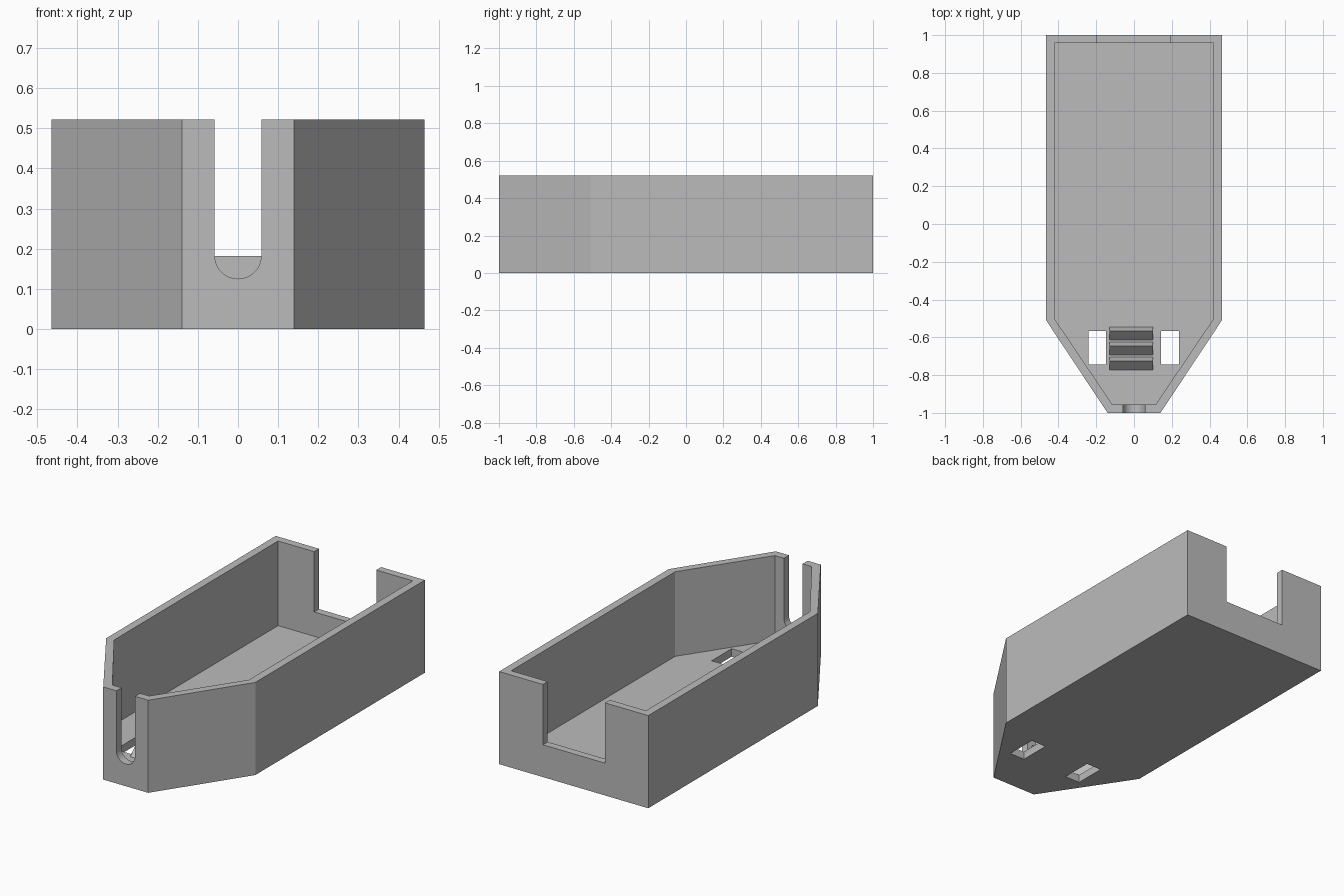
import bpy, bmesh, math
from mathutils import Vector

cube = bpy.data.objects.get("Cube")
if cube:
    bpy.data.objects.remove(cube, do_unlink=True)

HEIGHT, FLOOR = 0.522, 0.045

grey = bpy.data.materials.new("plain grey")
grey.use_nodes = True
grey.diffuse_color = (0.5, 0.5, 0.5, 1)
grey.node_tree.nodes["Principled BSDF"].inputs["Base Color"].default_value = (0.5, 0.5, 0.5, 1)


def prism(name, outline, offset):
    """Extrude a closed outline of 3D points along an offset."""
    bm = bmesh.new()
    face = bm.faces.new([bm.verts.new(p) for p in outline])
    new = bmesh.ops.extrude_face_region(bm, geom=[face])["geom"]
    bmesh.ops.translate(bm, vec=Vector(offset),
                        verts=[v for v in new if isinstance(v, bmesh.types.BMVert)])
    bmesh.ops.recalc_face_normals(bm, faces=bm.faces)
    mesh = bpy.data.meshes.new(name)
    bm.to_mesh(mesh)
    bm.free()
    mesh.materials.append(grey)
    obj = bpy.data.objects.new(name, mesh)
    bpy.context.collection.objects.link(obj)
    return obj


def box(name, x0, x1, y0, y1, z0, z1):
    outline = [(x0, y0, z0), (x1, y0, z0), (x1, y1, z0), (x0, y1, z0)]
    return prism(name, outline, (0, 0, z1 - z0))


def tapered(name, half, nose, front, shoulder, back, z0, z1):
    """Rectangular tray plan with a tapered front end."""
    side = [(nose, front), (half, shoulder), (half, back)]
    plan = side + [(-x, y) for x, y in reversed(side)]
    return prism(name, [(x, y, z0) for x, y in plan], (0, 0, z1 - z0))


def cut(target, cutter):
    mod = target.modifiers.new("cut", 'BOOLEAN')
    mod.operation = 'DIFFERENCE'
    mod.solver = 'EXACT'
    mod.object = cutter
    bpy.context.view_layer.objects.active = target
    bpy.ops.object.modifier_apply(modifier=mod.name)
    bpy.data.objects.remove(cutter, do_unlink=True)


# Open tray with tapered front
tray = tapered("tray", 0.465, 0.14, -1, -0.51, 1, 0, HEIGHT)
cut(tray, tapered("cavity", 0.42, 0.115, -0.955, -0.503, 0.957, FLOOR, 1))

# Round-bottomed cable slot in the front wall
radius, centre, steps = 0.058, 0.183, 24
arc = [(radius * math.cos(a), -1.1, centre - radius * math.sin(a))
       for a in (math.pi * i / steps for i in range(steps + 1))]
cut(tray, prism("slot", arc + [(-radius, -1.1, 1), (radius, -1.1, 1)], (0, 0.3, 0)))

# Wide notch in the back wall
cut(tray, box("notch", -0.195, 0.192, 0.9, 1.1, 0.182, 1))

# Pair of tie holes through the floor
for x in (-0.195, 0.19):
    cut(tray, box("hole", x - 0.047, x + 0.047, -0.745, -0.567, -0.1, 0.1))

# Cable grip ridges between the holes
for i in range(3):
    y = -0.545 - 0.08 * i
    prism(f"grip_ridge_{i + 1}",
          [(-0.13, y, FLOOR), (-0.13, y - 0.021, FLOOR + 0.05), (-0.13, y - 0.069, FLOOR)],
          (0.23, 0, 0))

# Smooth the slot curve, keep every corner sharp
bpy.ops.object.select_all(action='DESELECT')
tray.select_set(True)
bpy.context.view_layer.objects.active = tray
bpy.ops.object.shade_smooth_by_angle(angle=math.radians(25))
